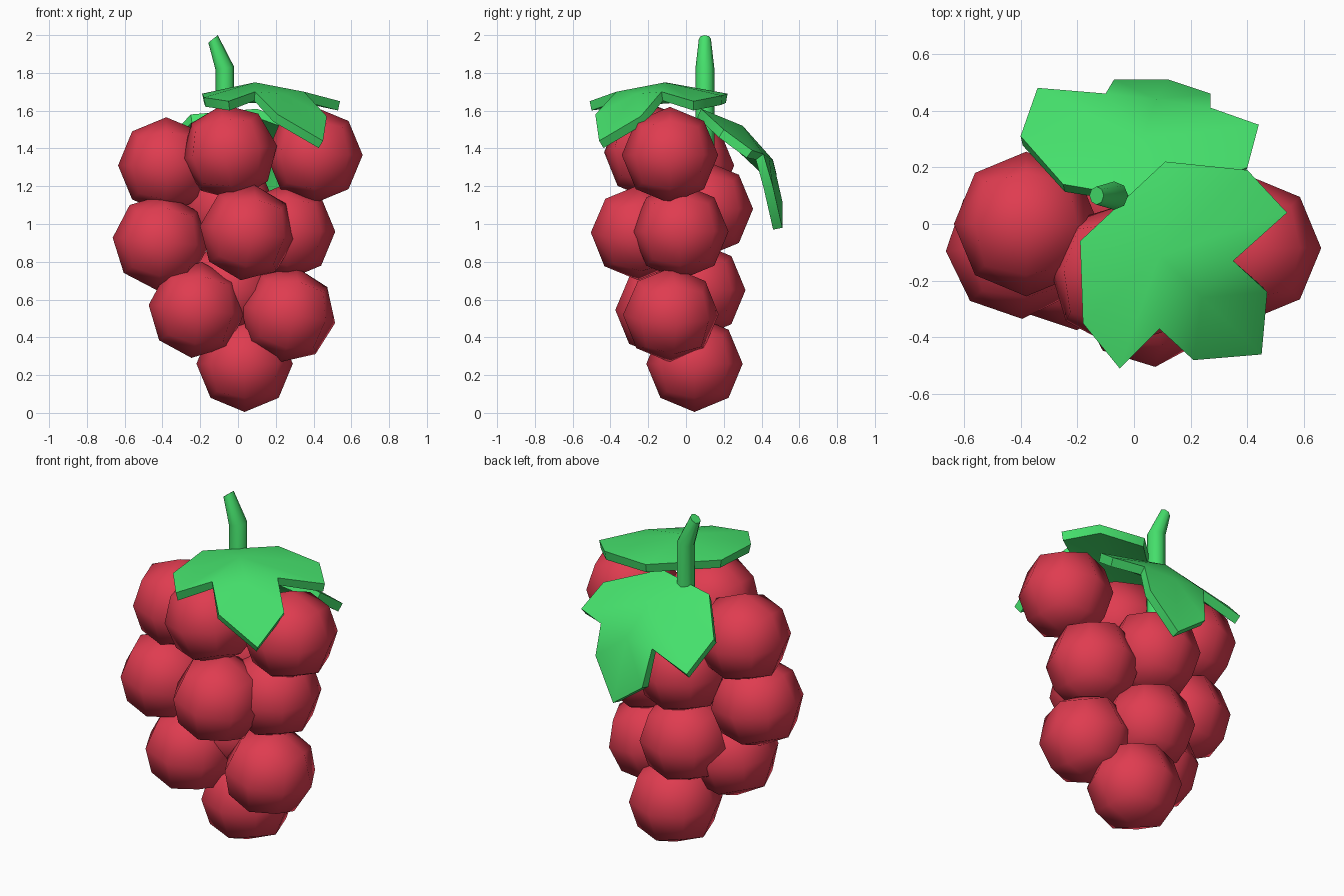
import bpy, bmesh, math
from mathutils import Vector, Matrix, Euler

if "Cube" in bpy.data.objects:
    bpy.data.objects.remove(bpy.data.objects["Cube"])


def material(name, rgb):
    m = bpy.data.materials.new(name)
    m.diffuse_color = (*rgb, 1)
    m.use_nodes = True
    m.node_tree.nodes["Principled BSDF"].inputs["Base Color"].default_value = m.diffuse_color
    return m


RED = material("grape_red", (0.74, 0.045, 0.08))
GREEN = material("leaf_green", (0.06, 0.75, 0.15))


def finish(bm, name, mat, angle):
    bmesh.ops.recalc_face_normals(bm, faces=bm.faces)
    me = bpy.data.meshes.new(name)
    bm.to_mesh(me)
    bm.free()
    me.materials.append(mat)
    me.shade_smooth()
    me.set_sharp_from_angle(angle=math.radians(angle))
    ob = bpy.data.objects.new(name, me)
    bpy.context.collection.objects.link(ob)
    return ob


# Grapes: low-poly balls made from a once-divided cube
def grape(name, loc, tilt=0, r=0.255):
    bm = bmesh.new()
    bmesh.ops.create_cube(bm, size=2)
    bmesh.ops.subdivide_edges(bm, edges=bm.edges, cuts=1, use_grid_fill=True)
    for v in bm.verts:
        v.co = v.co.normalized() * r
    ob = finish(bm, name, RED, 80)
    ob.location = loc
    ob.rotation_euler = Euler((0, math.radians(tilt), math.radians(tilt * 0.7)))


GRAPES = [
    (-0.38, 0.00, 1.31, 0), (-0.045, -0.18, 1.38, -8), (0.405, -0.085, 1.365, 0),
    (-0.41, -0.08, 0.905, 5), (0.05, -0.25, 0.955, 8), (0.26, -0.03, 0.96, 0),
    (-0.05, 0.10, 1.08, 0), (-0.22, -0.12, 0.545, 6), (0.265, -0.08, 0.52, 10),
    (-0.045, 0.06, 0.65, 0), (0.035, 0.045, 0.26, 0),
]
for i, (x, y, z, t) in enumerate(GRAPES):
    grape(f"grape_{i + 1}", (x, y, z), t)

# Stem: eight-sided tube, bent and tapered
bm = bmesh.new()
rings = []
for x, z, r, tilt in [(-0.07, 1.3, 0.05, 0), (-0.07, 1.825, 0.05, -8), (-0.132, 1.98, 0.032, -38)]:
    rot = Matrix.Rotation(math.radians(tilt), 3, 'Y')
    rings.append([bm.verts.new(Vector((x, 0.1, z)) + rot @ Vector(
        (r * math.cos(k * math.pi / 4), r * math.sin(k * math.pi / 4), 0))) for k in range(8)])
for a, b in zip(rings, rings[1:]):
    for k in range(8):
        bm.faces.new((a[k], a[(k + 1) % 8], b[(k + 1) % 8], b[k]))
bm.faces.new(rings[0][::-1])
bm.faces.new(rings[-1])
finish(bm, "stem", GREEN, 50)


# Leaves: three-lobed outline fanned round a raised centre, with a middle-lobe
# vertex between the two notches, thickened downward.
# Outline order: base a, base b, lobe, lobe, notch, side, tip, side, notch, lobe, lobe
def leaf(name, centre, middle, outline, thick):
    bm = bmesh.new()
    c, m = bm.verts.new(centre), bm.verts.new(middle)
    o = [bm.verts.new(p) for p in outline]
    n = len(o)
    for k in range(n):
        hub = m if 4 <= k < 8 else c
        bm.faces.new((hub, o[k], o[(k + 1) % n]))
    bm.faces.new((c, o[4], m))
    bm.faces.new((c, m, o[8]))
    bmesh.ops.recalc_face_normals(bm, faces=bm.faces)
    if sum((f.normal.z for f in bm.faces)) < 0:
        bmesh.ops.reverse_faces(bm, faces=bm.faces)
    # underside copy, offset along the vertex normals
    bm.normal_update()
    top = list(bm.faces)
    rim = [e for e in bm.edges if e.is_boundary]
    low = {v: bm.verts.new(v.co - v.normal * thick) for v in list(bm.verts)}
    for f in top:
        bm.faces.new([low[v] for v in reversed(f.verts)])
    for e in rim:
        a, b = e.verts
        bm.faces.new((a, b, low[b], low[a]))
    finish(bm, name, GREEN, 45)


leaf("front_leaf", (0.09, -0.11, 1.75), (0.24, -0.26, 1.69), [
    (-0.19, -0.06, 1.69), (0.11, 0.22, 1.69), (0.40, 0.19, 1.68), (0.54, 0.04, 1.65),
    (0.35, -0.13, 1.70), (0.47, -0.24, 1.57), (0.45, -0.46, 1.44), (0.21, -0.48, 1.58),
    (0.09, -0.37, 1.70), (-0.05, -0.51, 1.65), (-0.18, -0.35, 1.67)], 0.05)

leaf("back_leaf", (0.03, 0.30, 1.52), (0.08, 0.44, 1.35), [
    (-0.25, 0.14, 1.58), (0.10, 0.08, 1.61), (0.40, 0.20, 1.50), (0.44, 0.35, 1.39),
    (0.27, 0.41, 1.37), (0.27, 0.46, 1.20), (0.12, 0.51, 0.98), (-0.07, 0.51, 1.12),
    (-0.10, 0.46, 1.34), (-0.34, 0.48, 1.26), (-0.40, 0.31, 1.42)], 0.05)
